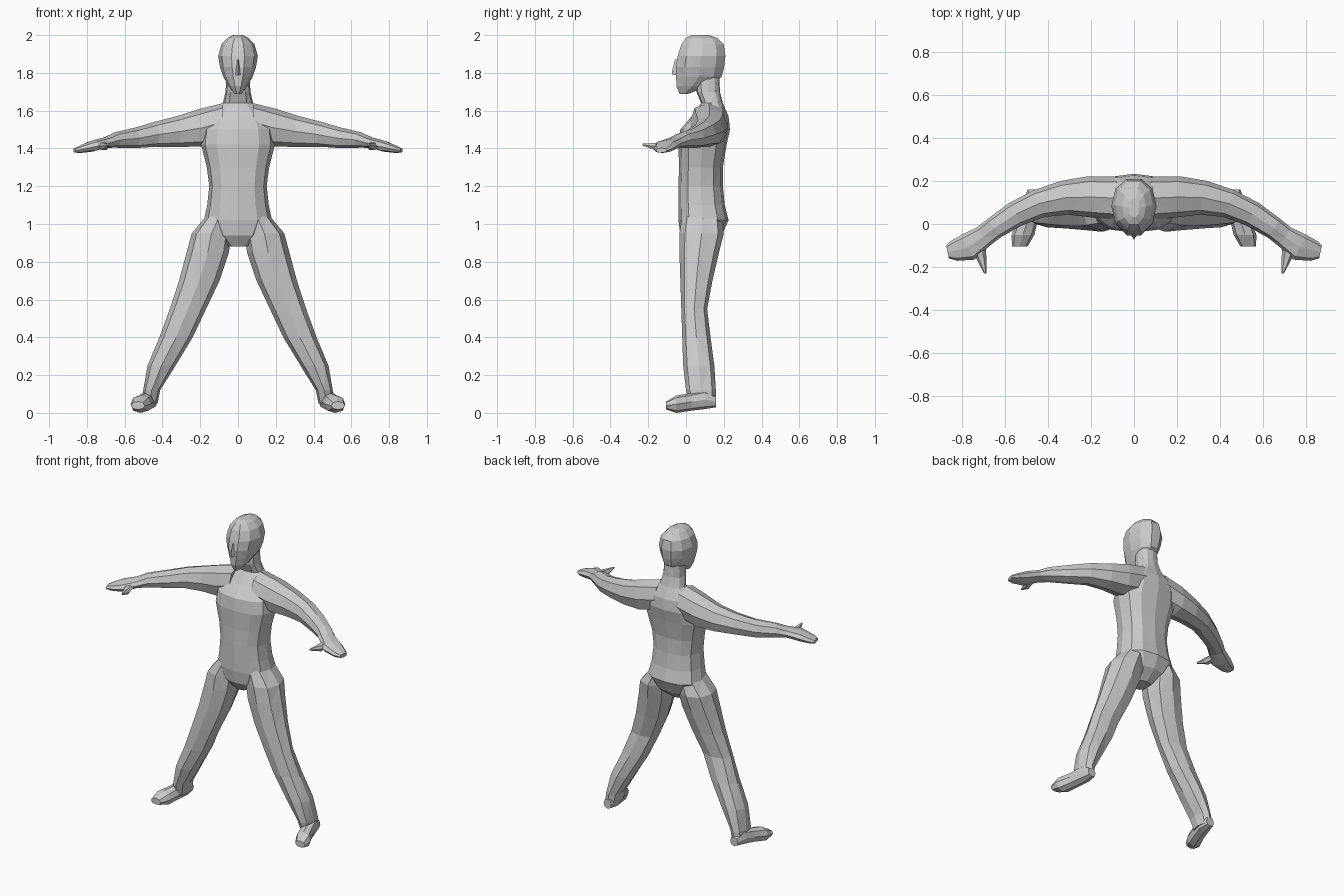
import bpy, bmesh
from math import cos, sin, pi, radians
from mathutils import Vector


def ring(c, u, v, n=8, p=0.85):
    """Slightly boxy oval around c spanned by half-axes u and v."""
    pts = []
    for i in range(n):
        a = 2 * pi * i / n
        f = lambda t: (1 if t > 0 else -1) * abs(t) ** p if abs(t) > 1e-6 else 0
        pts.append(Vector(c) + Vector(u) * f(cos(a)) + Vector(v) * f(sin(a)))
    return pts


def loft(name, rings, side=1):
    """Closed skin through a list of rings; side=-1 mirrors across x."""
    bm = bmesh.new()
    rows = [[bm.verts.new((q.x * side, q.y, q.z)) for q in r] for r in rings]
    n = len(rows[0])
    for a, b in zip(rows, rows[1:]):
        for i in range(n):
            j = (i + 1) % n
            bm.faces.new((a[i], a[j], b[j], b[i]))
    bm.faces.new(rows[0])
    bm.faces.new(rows[-1])
    bmesh.ops.triangulate(bm, faces=bm.faces[:])
    bmesh.ops.recalc_face_normals(bm, faces=bm.faces[:])
    me = bpy.data.meshes.new(name)
    bm.to_mesh(me)
    bm.free()
    ob = bpy.data.objects.new(name, me)
    bpy.context.collection.objects.link(ob)
    return ob


def level(rows, n=8, p=0.85):
    """Horizontal rings from (z, centre x, half width, front y, back y)."""
    return [ring((x, (f + b) / 2, z), (w, 0, 0), (0, (b - f) / 2, 0), n, p)
            for z, x, w, f, b in rows]


# Torso and neck
body = loft("body", level([
    (0.88, 0, .05, .01, .12), (0.94, 0, .13, -.03, .19),
    (1.02, 0, .18, -.04, .225), (1.10, 0, .163, -.04, .205),
    (1.20, 0, .152, -.04, .195), (1.30, 0, .165, -.037, .195),
    (1.42, 0, .195, -.04, .215), (1.50, 0, .185, -.03, .233),
    (1.57, 0, .15, .03, .225), (1.64, 0, .08, .08, .195),
    (1.70, 0, .066, .055, .18), (1.80, 0, .06, .05, .175)], 12, 0.8))

# Head
head = loft("head", level([
    (1.688, 0, .018, -.035, .01), (1.73, 0, .05, -.055, .12),
    (1.78, 0, .078, -.058, .195), (1.83, 0, .095, -.06, .208),
    (1.89, 0, .105, -.05, .215), (1.95, 0, .088, -.03, .205),
    (1.985, 0, .055, -.005, .17), (2.0, 0, .025, .03, .12)], 10, 0.95))

# Nose
nose = loft("nose", level([
    (1.79, 0, .018, -.072, -.02), (1.81, 0, .014, -.074, -.02),
    (1.87, 0, .006, -.058, -.02)], 4, 1))

LEG = [(1.04, .10, .07, -.02, .19), (.95, .14, .105, -.035, .2),
       (.85, .16, .112, -.035, .175), (.70, .205, .107, -.03, .14),
       (.55, .265, .096, -.025, .112), (.40, .328, .088, -.02, .13),
       (.25, .405, .074, -.015, .15), (.12, .457, .045, 0, .158),
       (.05, .466, .04, .02, .158)]

# Centre x, y, z, half depth, half height, yaw
ARM = [(.08, .12, 1.54, .10, .10, 0), (.20, .125, 1.51, .097, .10, -8),
       (.32, .122, 1.49, .08, .082, -12), (.44, .095, 1.475, .067, .066, -22),
       (.55, .045, 1.455, .06, .054, -30), (.65, -.02, 1.445, .052, .041, -34),
       (.70, -.06, 1.432, .052, .029, -34), (.77, -.108, 1.413, .065, .03, -28),
       (.835, -.125, 1.396, .048, .02, -18), (.865, -.13, 1.39, .03, .012, -12)]

# Centre x, y, half width, bottom z, top z
FOOT = [(.465, .16, .028, .03, .09), (.47, .10, .045, .02, .12),
        (.488, .03, .045, .012, .105), (.515, -.05, .053, 0, .092),
        (.53, -.105, .036, .018, .06)]

parts = [head, nose]
for s, tag in ((1, "left"), (-1, "right")):
    parts.append(loft(tag + "_leg", level(LEG), s))
    parts.append(loft(tag + "_foot", [
        ring((x, y, (a + b) / 2), (w, 0, 0), (0, 0, (b - a) / 2))
        for x, y, w, a, b in FOOT], s))
    parts.append(loft(tag + "_arm", [
        ring((x, y, z), (-sin(radians(t)) * d, cos(radians(t)) * d, 0), (0, 0, h))
        for x, y, z, d, h, t in ARM], s))
    parts.append(loft(tag + "_thumb", [
        ring((x, y, z), (w, 0, 0), (0, 0, h), 6, 1)
        for x, y, z, w, h in [(.725, -.09, 1.42, .035, .02),
                              (.708, -.16, 1.41, .024, .022),
                              (.69, -.23, 1.42, .005, .006)]], s))

# Fuse all parts into one continuous skin
for ob in parts:
    m = body.modifiers.new(ob.name, 'BOOLEAN')
    m.operation = 'UNION'
    m.solver = 'EXACT'
    m.object = ob
bpy.context.view_layer.update()
dg = bpy.context.evaluated_depsgraph_get()
fused = bpy.data.meshes.new_from_object(body.evaluated_get(dg))
body.modifiers.clear()
body.data = fused
for ob in parts:
    bpy.data.objects.remove(ob)
